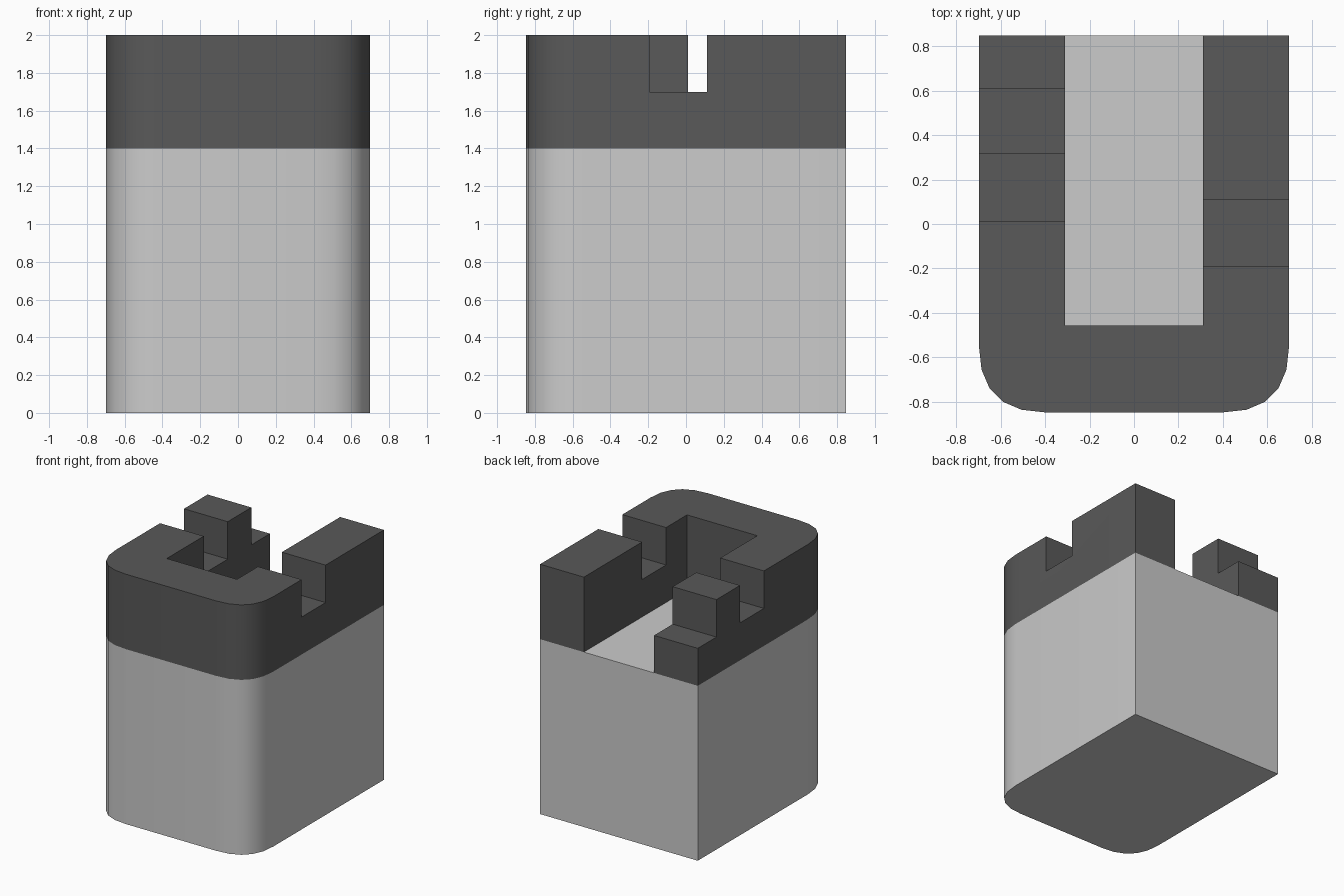
import bpy, bmesh, math

if "Cube" in bpy.data.objects:
    bpy.data.objects.remove(bpy.data.objects["Cube"])

HX, HY, R = 0.698, 0.848, 0.3      # half width, half depth, corner size
SEAM, NOTCH, TOP = 1.4, 1.7, 2.0   # heights
INX, INY = 0.311, -0.457           # inner faces of the parapet


def front_corner(side):
    """Curved front corner, running from the side wall to the front wall."""
    pts = []
    for i in range(6):
        t = i / 5
        pts.append((side * (HX - R * t * t), -HY + R * (1 - t) ** 2))
    return pts


def prism(name, outline, z0, z1):
    bm = bmesh.new()
    face = bm.faces.new([bm.verts.new((x, y, z0)) for x, y in outline])
    out = bmesh.ops.extrude_face_region(bm, geom=[face])
    verts = [g for g in out["geom"] if isinstance(g, bmesh.types.BMVert)]
    bmesh.ops.translate(bm, verts=verts, vec=(0, 0, z1 - z0))
    bmesh.ops.recalc_face_normals(bm, faces=bm.faces)
    mesh = bpy.data.meshes.new(name)
    bm.to_mesh(mesh)
    bm.free()
    obj = bpy.data.objects.new(name, mesh)
    bpy.context.collection.objects.link(obj)
    return obj


def cut_notch(target, x0, x1, y0, y1):
    cutter = prism("notch_cutter", [(x0, y0), (x1, y0), (x1, y1), (x0, y1)], NOTCH, TOP + 0.2)
    cutter.hide_render = True
    mod = target.modifiers.new("notch", 'BOOLEAN')
    mod.operation = 'DIFFERENCE'
    mod.solver = 'EXACT'
    mod.object = cutter
    bpy.context.view_layer.objects.active = target
    bpy.ops.object.modifier_apply(modifier=mod.name)
    bpy.data.objects.remove(cutter)


# Outer outline, back left round the front to back right
outer = [(-HX, HY)] + front_corner(-1) + front_corner(1)[::-1] + [(HX, HY)]

# Solid tower block
body = prism("tower_body", outer, 0, SEAM)

# U-shaped parapet, open at the back
parapet = prism("parapet", outer + [(INX, HY), (INX, INY), (-INX, INY), (-INX, HY)], SEAM, TOP)

# Crenel gaps: one on the right, two on the left (the last open at the back)
cut_notch(parapet, 0.2, 0.9, -0.192, 0.111)
cut_notch(parapet, -0.9, -0.2, 0.011, 0.314)
cut_notch(parapet, -0.9, -0.2, 0.612, 1.0)

# Dark parapet colour
dark = bpy.data.materials.new("dark_stone")
dark.diffuse_color = (0.1, 0.1, 0.1, 1)
dark.use_nodes = True
dark.node_tree.nodes["Principled BSDF"].inputs["Base Color"].default_value = dark.diffuse_color
parapet.data.materials.clear()
parapet.data.materials.append(dark)

# Smooth the rounded corners, keep hard edges sharp
bpy.ops.object.select_all(action='DESELECT')
for obj in (body, parapet):
    obj.select_set(True)
bpy.context.view_layer.objects.active = body
bpy.ops.object.shade_smooth_by_angle(angle=math.radians(30))
